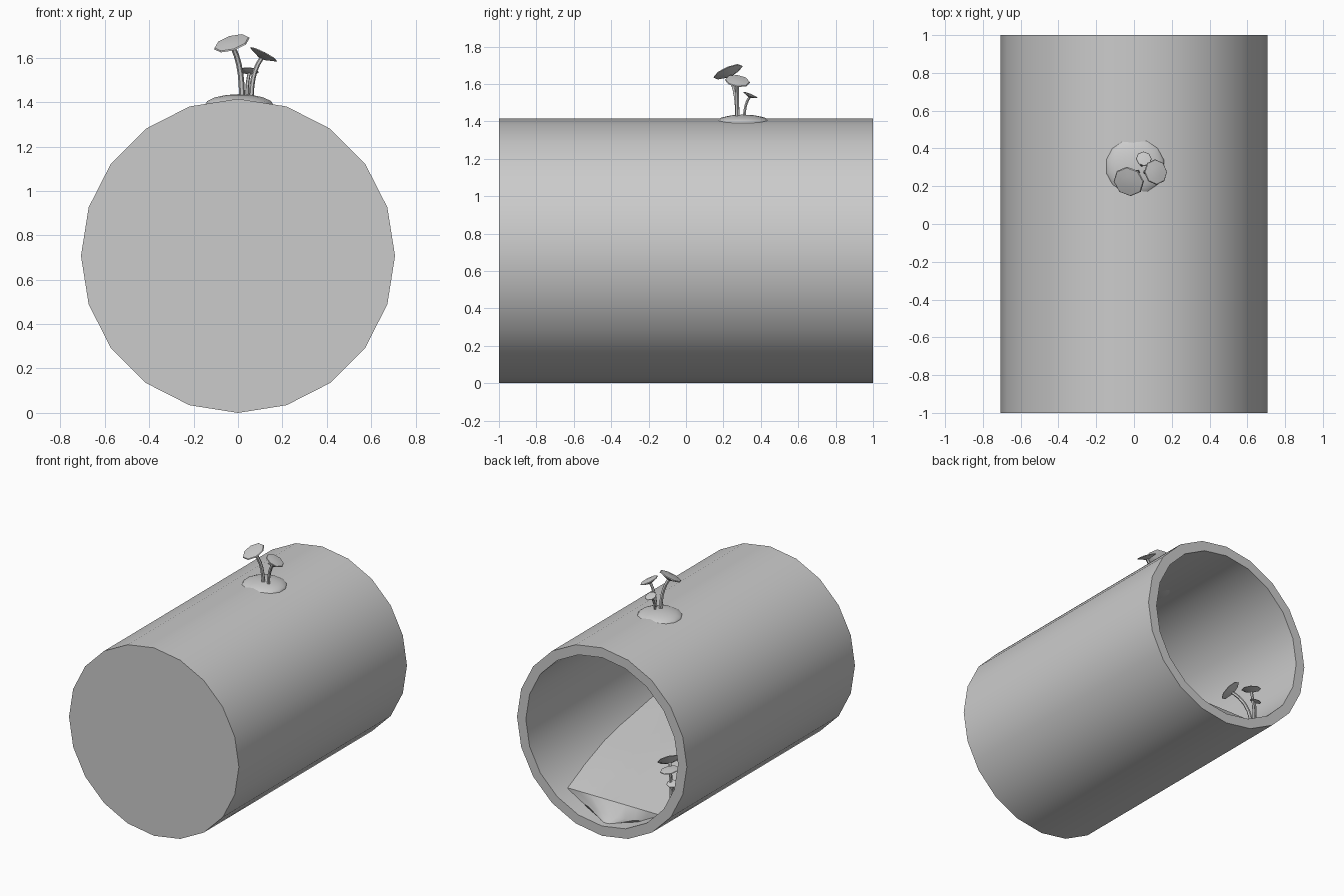
import bpy, bmesh, math, random
from mathutils import Vector

if "Cube" in bpy.data.objects:
    bpy.data.objects.remove(bpy.data.objects["Cube"])

random.seed(4)
R, R_IN, CZ, SIDES = 0.7075, 0.634, 0.7075, 20


def finish(name, bm, angle=35):
    bmesh.ops.recalc_face_normals(bm, faces=bm.faces[:])
    me = bpy.data.meshes.new(name)
    bm.to_mesh(me)
    bm.free()
    ob = bpy.data.objects.new(name, me)
    bpy.context.collection.objects.link(ob)
    bpy.ops.object.select_all(action='DESELECT')
    bpy.context.view_layer.objects.active = ob
    ob.select_set(True)
    bpy.ops.object.shade_smooth_by_angle(angle=math.radians(angle))
    return ob


def skin(bm, rings):
    """Bridge consecutive closed rings of points and cap both ends."""
    vs = [[bm.verts.new(p) for p in ring] for ring in rings]
    n = len(vs[0])
    for a, b in zip(vs, vs[1:]):
        for i in range(n):
            j = (i + 1) % n
            bm.faces.new((a[i], a[j], b[j], b[i]))
    bm.faces.new(vs[0])
    bm.faces.new(vs[-1])


def ring(centre, axis, r, n):
    axis = Vector(axis).normalized()
    u = axis.cross(Vector((0, 1, 0.01))).normalized()
    v = axis.cross(u)
    return [Vector(centre) + r * (math.cos(math.tau * i / n) * u
            + math.sin(math.tau * i / n) * v) for i in range(n)]


def log_ring(y, r):
    return [(r * math.sin(math.tau * i / SIDES), y,
             CZ - r * math.cos(math.tau * i / SIDES)) for i in range(SIDES)]


# Hollow log: closed front, open back
bm = bmesh.new()
skin(bm, [log_ring(-1, R), log_ring(1, R), log_ring(1, R_IN), log_ring(-0.93, R_IN)])
finish("hollow_log", bm)

# Soil bed inside, rising towards the closed end (y, height)
bm = bmesh.new()
profile = [(0.955, 0.078), (0.915, 0.125), (0.86, 0.205), (0.6, 0.255), (0.24, 0.314),
           (-0.1, 0.35), (-0.38, 0.383), (-0.65, 0.41), (-0.93, 0.43)]
rows, N = [], 8
for y, h in profile:
    w = math.sqrt(max(R_IN ** 2 - (CZ - h) ** 2, 0.0)) + 0.005
    row = []
    for i in range(N + 1):
        t = 2 * i / N - 1
        bump = random.uniform(-0.012, 0.012) if abs(t) < 1 and y < 0.85 else 0
        row.append(bm.verts.new((w * t, y - 0.05 * t * t * (y > 0.9), h + bump)))
    rows.append(row)
for a, b in zip(rows, rows[1:]):
    for i in range(N):
        bm.faces.new((a[i], a[i + 1], b[i + 1], b[i]))
soil = finish("soil_bed", bm)
if soil.data.polygons[0].normal.z < 0:
    soil.data.flip_normals()

# Moss mound on top of the log
bpy.ops.mesh.primitive_uv_sphere_add(segments=14, ring_count=8, location=(0.005, 0.305, 1.385))
mound = bpy.context.object
mound.name = "moss_mound"
mound.scale = (0.16, 0.16, 0.051)
bpy.ops.object.shade_smooth()


def mushroom(name, base, tip, normal, r):
    base, tip, nrm = Vector(base), Vector(tip), Vector(normal).normalized()
    # curved stem flowing into the underside of the cap
    end = tip - nrm * r * 0.25
    ctrl = Vector((base.x, base.y, base.z + 0.6 * (tip.z - base.z)))
    rings = []
    for k in range(6):
        t = k / 5
        p = (1 - t) ** 2 * base + 2 * t * (1 - t) * ctrl + t * t * end
        d = (1 - t) * (ctrl - base) + t * (end - ctrl)
        rings.append(ring(p, d, (0.18 - 0.03 * t) * r * 0.7 + 0.003, 6))
    bm = bmesh.new()
    skin(bm, rings)
    finish(name + "_stem", bm)
    # flat eight-sided cap with a conical underside
    bm = bmesh.new()
    skin(bm, [ring(tip + nrm * r * h, nrm, r * s, 8)
              for h, s in ((-0.3, 0.25), (-0.02, 1.0), (0.05, 0.95), (0.12, 0.4))])
    finish(name + "_cap", bm)


# Cluster on top of the log, then cluster inside at the open end
mushroom("tall_mushroom", (0.018, 0.275, 1.42), (-0.028, 0.225, 1.665), (-0.28, -0.38, 0.88), 0.084)
mushroom("middle_mushroom", (0.06, 0.275, 1.42), (0.115, 0.275, 1.615), (0.45, 0.12, 0.88), 0.068)
mushroom("small_mushroom", (0.04, 0.312, 1.42), (0.052, 0.345, 1.54), (0.1, 0.38, 0.92), 0.042)
mushroom("inner_tall_mushroom", (-0.42, 0.77, 0.22), (-0.32, 0.66, 0.53), (0.55, -0.4, 0.73), 0.082)
mushroom("inner_middle_mushroom", (-0.43, 0.79, 0.22), (-0.41, 0.78, 0.52), (0.15, 0.1, 0.95), 0.068)
mushroom("inner_small_mushroom", (-0.45, 0.78, 0.24), (-0.44, 0.79, 0.43), (-0.1, 0.3, 0.95), 0.042)
